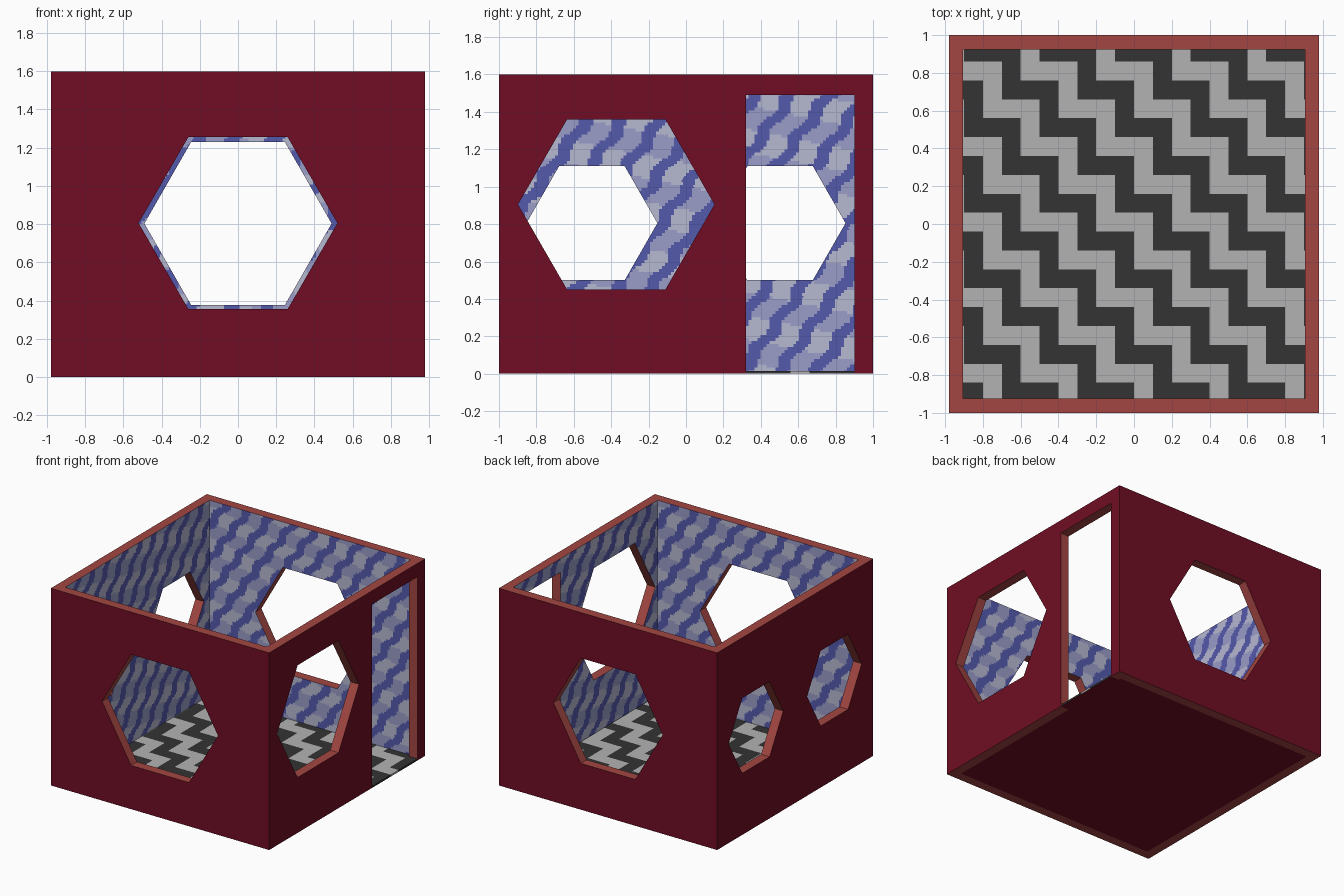
import bpy, bmesh, math
from mathutils import Matrix, Vector

if "Cube" in bpy.data.objects:
    bpy.data.objects.remove(bpy.data.objects["Cube"])

HX, HY, H, T = 0.98, 1.0, 1.6, 0.076      # outer half sizes, height, wall thickness
IX, IY, FLOOR = HX - T, HY - T, 0.015
DOOR = (0.32, 0.90, 1.49)                 # y start, y end, top


def material(name, rgb):
    m = bpy.data.materials.new(name)
    m.diffuse_color = (*rgb, 1)
    m.use_nodes = True
    m.node_tree.nodes["Principled BSDF"].inputs["Base Color"].default_value = m.diffuse_color
    return m


MATS = [material("crimson_outside", (0.16, 0.004, 0.017)),
        material("brick_red_edge", (0.37, 0.062, 0.054)),
        material("deep_blue", (0.088, 0.10, 0.41)),
        material("lavender", (0.32, 0.335, 0.58)),
        material("pale_grey_blue", (0.47, 0.48, 0.64)),
        material("floor_light_grey", (0.45, 0.45, 0.45)),
        material("floor_charcoal", (0.033, 0.033, 0.033))]
CRIMSON, EDGE, BLUE, LAV, PALE, LIGHT, DARK = range(7)


def finish(name, bm, matrix=Matrix()):
    me = bpy.data.meshes.new(name)
    bm.to_mesh(me)
    bm.free()
    for m in MATS:
        me.materials.append(m)
    ob = bpy.data.objects.new(name, me)
    ob.matrix_world = matrix
    bpy.context.collection.objects.link(ob)


def cut(bm, co, no):
    bmesh.ops.bisect_plane(bm, geom=bm.verts[:] + bm.edges[:] + bm.faces[:],
                           plane_co=co, plane_no=no, dist=1e-5)


def facing_face(bm, pts, direction, mat):
    f = bm.faces.new([bm.verts.new(p) for p in pts])
    f.normal_update()
    if f.normal.dot(direction) < 0:
        f.normal_flip()
    f.material_index = mat


def hexagon(cu, cv, ru, rv):
    """Counter-clockwise hexagon with points at left and right."""
    return [(cu + ru, cv), (cu + ru / 2, cv + rv), (cu - ru / 2, cv + rv),
            (cu - ru, cv), (cu - ru / 2, cv - rv), (cu + ru / 2, cv - rv)]


def inside(p, poly):
    return all((b[0] - a[0]) * (p.y - a[1]) - (b[1] - a[1]) * (p.x - a[0]) > 0
               for a, b in zip(poly, poly[1:] + poly[:1]))


def wallpaper(u, v):
    """Slanted wavy blue bands with alternating blobs between them."""
    s = (u - 0.72 * v - 0.09) / 0.2 + 0.09 * math.sin(2 * math.pi * (v + 0.3 * u) / 0.2)
    if abs(s - round(s)) < 0.2:
        return BLUE
    return LAV if math.floor((v + 0.2 * u) / 0.125) % 2 else PALE


def wall(name, outward, dist, half, holes):
    """Local axes: x = right seen from inside, y = up, z = inward."""
    bm = bmesh.new()
    step = 0.016
    for w, z, n in ((half, 0, 1), (half - T, T, None)):
        nu = n or round(2 * w / step)
        nv = n or round(H / step)
        bmesh.ops.create_grid(bm, x_segments=nu, y_segments=nv, size=0.5,
                              matrix=Matrix.Translation((0, H / 2, z)) @
                              Matrix.Diagonal((2 * w, H, 1, 1)))
    # cut the openings through both skins
    for poly in holes:
        for a, b in zip(poly, poly[1:] + poly[:1]):
            cut(bm, (*a, 0), (b[1] - a[1], a[0] - b[0], 0))
    gone = [f for f in bm.faces
            if any(inside(f.calc_center_median(), p) for p in holes)]
    bmesh.ops.delete(bm, geom=gone, context='FACES')
    for f in bm.faces:
        c = f.calc_center_median()
        f.normal_update()
        outer = c.z < T / 2
        f.material_index = CRIMSON if outer else wallpaper(c.x, c.y)
        if (f.normal.z > 0) == outer:
            f.normal_flip()
    # reveals around the openings
    for poly in holes:
        mid = Vector((sum(p[0] for p in poly), sum(p[1] for p in poly), 0)) / len(poly)
        for a, b in zip(poly, poly[1:] + poly[:1]):
            if max(a[1], b[1]) > 0:
                facing_face(bm, [(*a, 0), (*b, 0), (*b, T), (*a, T)],
                            mid - Vector((*a, 0)), EDGE)
    l = Vector(outward)
    r = Vector((l.y, -l.x, 0))
    m = Matrix((r, (0, 0, 1), -l)).transposed().to_4x4()
    finish(name, bm, Matrix.Translation(l * dist) @ m)


door = [(-DOOR[1], 0), (-DOOR[0], 0), (-DOOR[0], DOOR[2]), (-DOOR[1], DOOR[2])]
wall("front_wall", (0, -1, 0), HY, HX, [hexagon(0, 0.805, 0.52, 0.45)])
wall("back_wall", (0, 1, 0), HY, HX, [hexagon(0, 0.803, 0.49, 0.427)])
wall("right_wall", (1, 0, 0), HX, HY, [hexagon(0.373, 0.905, 0.525, 0.455), door])
wall("left_wall", (-1, 0, 0), HX, HY,
     [hexagon(c, 0.805, 0.35, 0.305) for c in (-0.503, 0.503)])


def in_doorway(c):
    return c.x > IX and DOOR[0] < c.y < DOOR[1]


def plan(xs, ys, keep):
    """Flat sheet on z = 0 cut along the given lines."""
    bm = bmesh.new()
    bmesh.ops.create_grid(bm, x_segments=1, y_segments=1, size=0.5,
                          matrix=Matrix.Diagonal((2 * HX, 2 * HY, 1, 1)))
    for x in xs:
        cut(bm, (x, 0, 0), (1, 0, 0))
    for y in ys:
        cut(bm, (0, y, 0), (0, 1, 0))
    gone = [f for f in bm.faces if not keep(f.calc_center_median())]
    bmesh.ops.delete(bm, geom=gone, context='FACES')
    return bm


# wall top and bottom edges (the bottom one breaks at the doorway)
for name, z in (("top_rim", H), ("bottom_rim", 0)):
    bm = plan((-IX, IX), (-IY, IY, *DOOR[:2]),
              lambda c: (abs(c.x) > IX or abs(c.y) > IY) and (z > 0 or not in_doorway(c)))
    for f in bm.faces:
        f.material_index = EDGE
        f.normal_update()
        if (f.normal.z > 0) != (z > 0):
            f.normal_flip()
    finish(name, bm, Matrix.Translation((0, 0, z)))

# floor slab with a stepped zigzag, running out through the doorway
ROWS = ("0100", "1101", "0001", "0111")   # dark cells per row, repeating every 0.4
bm = plan([-IX, IX] + [-0.9 + 0.1 * i for i in range(19)],
          [-IY, IY, *DOOR[:2]] + [-0.84 + 0.1 * i for i in range(18)],
          lambda c: (abs(c.x) < IX and abs(c.y) < IY) or in_doorway(c))
ext = bmesh.ops.extrude_face_region(bm, geom=bm.faces[:], use_keep_orig=True)
bmesh.ops.translate(bm, vec=(0, 0, FLOOR),
                    verts=[v for v in ext["geom"] if isinstance(v, bmesh.types.BMVert)])
bmesh.ops.recalc_face_normals(bm, faces=bm.faces[:])
# columns start at x = -0.9; rows start at y = -0.94 and go D, C, B, A
DARK_COLS = ((0,), (0, 1, 3), (2,), (0, 2, 3))
for f in bm.faces:
    c = f.calc_center_median()
    col = math.floor((c.x + 0.9) / 0.1) % 4
    row = math.floor((c.y + 0.94) / 0.1) % 4
    # rows upward: vertical, long, shifted vertical, shifted long
    dark = col in {0: (0,), 1: (2, 3, 0), 2: (2,), 3: (0, 1, 2)}[(row + 1) % 4]
    if f.normal.z < -0.5:
        f.material_index = CRIMSON
    else:
        f.material_index = DARK if dark else LIGHT
finish("floor", bm)
